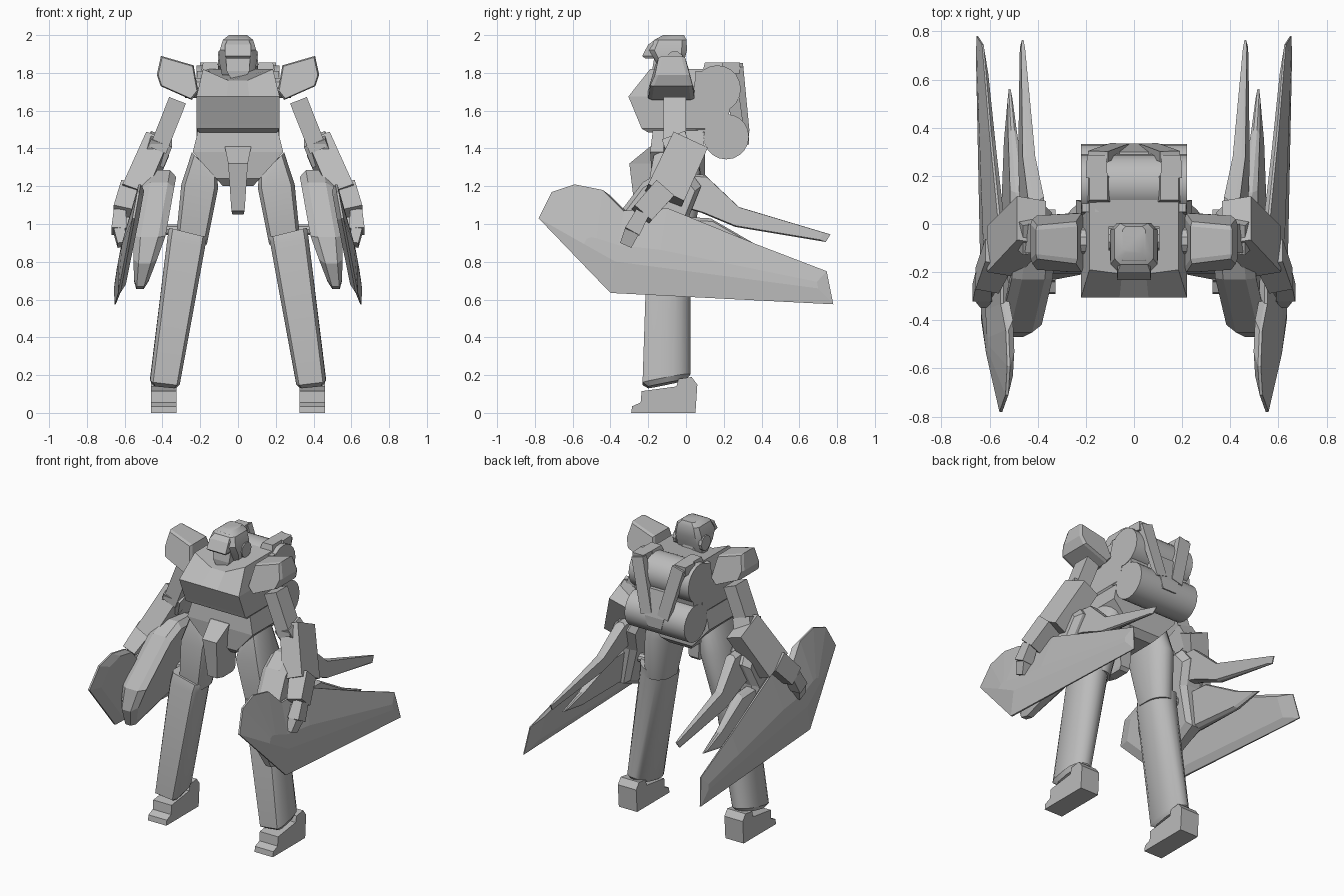
import bpy, bmesh, math
from mathutils import Vector

if "Cube" in bpy.data.objects:
    bpy.data.objects.remove(bpy.data.objects["Cube"])

grey = bpy.data.materials.new("plain_grey")
grey.diffuse_color = (0.5, 0.5, 0.5, 1)
grey.use_nodes = True
grey.node_tree.nodes["Principled BSDF"].inputs["Base Color"].default_value = grey.diffuse_color


def loft(name, rings, mirror=False, smooth=False):
    """Skin a list of equal-length rings and cap both ends."""
    bm = bmesh.new()
    rows = [[bm.verts.new(p) for p in r] for r in rings]
    n = len(rows[0])
    for a, b in zip(rows, rows[1:]):
        for i in range(n):
            j = (i + 1) % n
            bm.faces.new((a[i], a[j], b[j], b[i]))
    bm.faces.new(rows[0][::-1])
    bm.faces.new(rows[-1])
    bmesh.ops.recalc_face_normals(bm, faces=bm.faces)
    me = bpy.data.meshes.new(name)
    bm.to_mesh(me)
    bm.free()
    me.materials.append(grey)
    ob = bpy.data.objects.new(name, me)
    bpy.context.collection.objects.link(ob)
    if smooth:
        bpy.ops.object.select_all(action='DESELECT')
        ob.select_set(True)
        bpy.context.view_layer.objects.active = ob
        bpy.ops.object.shade_smooth_by_angle(angle=math.radians(32))
    if mirror:
        ob.modifiers.new("mirror", 'MIRROR')
    return ob


def prism(name, profile, x0, x1, **kw):
    """Extrude a (y, z) profile along x."""
    return loft(name, [[(x, y, z) for y, z in profile] for x in (x0, x1)], **kw)


def beam(name, a, b, s0, s1, **kw):
    """Tapered box from a to b; s0 and s1 are (width, depth)."""
    a, b = Vector(a), Vector(b)
    ax = (b - a).normalized()
    u = (Vector((1, 0, 0)) - ax * ax.x).normalized()
    v = ax.cross(u)
    return loft(name, [[p + u * w * i / 2 + v * d * j / 2
                        for i, j in ((-1, -1), (1, -1), (1, 1), (-1, 1))]
                       for p, (w, d) in ((a, s0), (b, s1))], **kw)


def slab(name, profile, xfun, half, rim, inset, ridge=None):
    """Tilted plate: full outline at the rim, shrunken faces, optional ridge on the outer face."""
    pts = [Vector(p) for p in profile]
    mid = sum(pts, Vector((0, 0))) / len(pts)
    rings = []
    for s, k in ((inset, -1), (1, -rim), (1, rim), (inset, 1)):
        ring = [mid + (p - mid) * s for p in pts]
        if ridge and k == 1:
            a, d = Vector(ridge[0]), Vector(ridge[1]) - Vector(ridge[0])
            ring = [p.lerp(a + d * min(1, max(0, (p - a).dot(d) / d.dot(d))), .8) for p in pts]
        rings.append([(xfun(y, z) + k * half(y, z), y, z) for y, z in ring])
    return loft(name, rings, mirror=True)


def ramp(t, t0, t1, a, b):
    f = min(1, max(0, (t - t0) / (t1 - t0)))
    return a + (b - a) * f


def disc(name, y, z, r, x0, x1, n=20, **kw):
    prof = [(y + r * math.cos(2 * math.pi * i / n), z + r * math.sin(2 * math.pi * i / n))
            for i in range(n)]
    return prism(name, prof, x0, x1, **kw)


def rect(x, y0, y1, z, x0=None):
    x0 = -x if x0 is None else x0
    return [(x0, y0, z), (x, y0, z), (x, y1, z), (x0, y1, z)]


def octa(hx, y0, y1, z, c=0.28):
    cy, hy = (y0 + y1) / 2, (y1 - y0) / 2
    k = 1 - c
    return [(hx * a, cy + hy * b, z) for a, b in
            ((-k, -1), (k, -1), (1, -k), (1, k), (k, 1), (-k, 1), (-1, k), (-1, -k))]


LEG = [(-.8, -1), (.8, -1), (1, -.75)] + [
    (math.cos(t * math.pi / 10), math.sin(t * math.pi / 10)) for t in range(11)] + [(-1, -.75)]


def leg_ring(x0, x1, y0, y1, z, kx=0, ky=0):
    cx, hx, cy, hy = (x0 + x1) / 2, (x1 - x0) / 2, (y0 + y1) / 2, (y1 - y0) / 2
    return [(cx + a * hx, cy + b * hy, z + a * hx * kx + b * hy * ky) for a, b in LEG]


# Feet
prism("foot", [(-.29, 0), (-.285, .035), (-.24, .055), (-.235, .115), (-.05, .14), (-.04, .18),
               (.03, .19), (.06, .15), (.05, 0)], .325, .46, mirror=True)
# Legs
loft("lower_leg", [leg_ring(.325, .45, -.2, 0, .155, .1, .2),
                   leg_ring(.308, .465, -.23, .025, .18, .12, .2),
                   leg_ring(.173, .375, -.205, .025, .9, .15),
                   leg_ring(.165, .365, -.19, .035, .955, .25)], mirror=True, smooth=True)
loft("thigh", [leg_ring(.165, .33, -.17, .03, .9, .1), leg_ring(.105, .30, -.2, .09, 1.2, .1),
               leg_ring(.11, .245, -.17, .07, 1.31, 1)], mirror=True, smooth=True)

# Hips and waist
loft("hips", [rect(.08, -.14, .06, 1.2), rect(.115, -.18, .1, 1.24), rect(.24, -.19, .1, 1.38),
              rect(.21, -.175, .09, 1.5)])
loft("groin_guard", [rect(.03, -.2, -.1, 1.05), rect(.035, -.27, -.08, 1.07),
                     rect(.052, -.3, -.08, 1.32), rect(.07, -.19, -.08, 1.41)])


# Chest with a collar notch at the front
def chest_ring(x, xn, y, yb, z, dip=0):
    return [(-x, y, z), (-xn, y - dip * .3, z - dip), (xn, y - dip * .3, z - dip), (x, y, z),
            (x, yb, z), (-x, yb, z)]


loft("chest", [chest_ring(.205, .06, -.2, .12, 1.485), chest_ring(.22, .06, -.235, .14, 1.505),
               chest_ring(.22, .06, -.245, .14, 1.53), chest_ring(.22, .06, -.305, .15, 1.675),
               chest_ring(.185, .05, -.19, .12, 1.82, .06)])
loft("collar", [rect(.2, .08, .2, 1.78, .09), rect(.185, .1, .2, 1.855, .11)], mirror=True)

# Backpack: two drums, a core, slanted straps and a centre panel
disc("upper_drum", .165, 1.715, .125, -.22, .22, smooth=True)
disc("lower_drum", .213, 1.462, .12, -.22, .22, smooth=True)
prism("backpack_core", [(.05, 1.5), (.12, 1.48), (.22, 1.55), (.24, 1.64), (.2, 1.81), (.05, 1.81)],
      -.217, .217)
beam("backpack_strap", (.15, .28, 1.84), (.06, .32, 1.5), (.085, .045), (.08, .03), mirror=True)
beam("backpack_hook", (.155, .19, 1.83), (.155, .285, 1.825), (.09, .05), (.08, .06), mirror=True)
loft("backpack_panel", [rect(.05, .27, .333, 1.42), rect(.07, .25, .335, 1.49),
                        rect(.095, .22, .3, 1.66)])

# Head
loft("neck", [octa(.06, -.13, 0, 1.7), octa(.055, -.12, -.02, 1.84)])
loft("helmet", [octa(.085, -.12, -.035, 1.79), octa(.1, -.16, -.01, 1.86),
                octa(.097, -.195, .005, 1.92), octa(.08, -.168, .003, 1.975),
                octa(.048, -.12, -.01, 2.0)], smooth=True)
loft("face", [rect(.03, -.175, -.06, 1.755), rect(.06, -.18, -.06, 1.81), rect(.065, -.165, -.06, 1.9)])
loft("visor_brim", [rect(.06, -.215, -.1, 1.875), rect(.07, -.232, -.1, 1.89),
                    rect(.068, -.2, -.1, 1.95), rect(.05, -.15, -.1, 1.985)])
disc("ear_disc", -.06, 1.865, .05, .085, .106, n=10, mirror=True)

# Shoulder pads: (x, z, front y, back y), drooping inward and narrower on top
pad = [(.235, 1.84, -.165, .01), (.408, 1.89, -.145, -.005), (.43, 1.79, -.165, .02),
       (.41, 1.73, -.19, .035), (.245, 1.657, -.2, .045), (.21, 1.70, -.2, .045)]
pad_mid = [(.32 + (x - .32) * .93, 1.77 + (z - 1.77) * .93, f, b) for x, z, f, b in pad]
loft("shoulder_pad", [[(x, f, z) for x, z, f, b in pad_mid], [(x, f + .02, z) for x, z, f, b in pad],
                      [(x, b - .02, z) for x, z, f, b in pad], [(x, b, z) for x, z, f, b in pad_mid]],
     mirror=True)
disc("shoulder_joint", -.07, 1.72, .055, .15, .28, n=10, mirror=True)

# Arms
beam("upper_arm", (.32, -.06, 1.655), (.425, -.06, 1.39), (.095, .12), (.095, .12), mirror=True)
beam("elbow", (.405, -.06, 1.45), (.45, -.02, 1.34), (.12, .13), (.12, .13), mirror=True)
beam("forearm", (.425, .015, 1.425), (.548, -.115, 1.145), (.13, .2), (.135, .21), mirror=True)
beam("wrist", (.56, -.12, 1.18), (.61, -.235, 1.05), (.12, .125), (.1, .12), mirror=True)
beam("palm", (.625, -.23, 1.06), (.63, -.285, .96), (.065, .075), (.08, .085), mirror=True)
beam("thumb", (.585, -.25, 1.03), (.59, -.3, .95), (.025, .03), (.02, .025), mirror=True)
beam("fingers", (.628, -.285, .965), (.615, -.318, .89), (.06, .08), (.045, .065), mirror=True)

# Large outer blades, tilted outward at the bottom
slab("outer_blade", [(-.78, 1.03), (-.71, 1.17), (-.59, 1.21), (-.44, 1.18), (-.33, 1.07),
                     (-.1, 1.085), (.38, .89), (.745, .75), (.78, .575), (-.40, .635)],
     lambda y, z: ramp(y, -.5, .7, .634, .65) - (z - .58) * ramp(z, .7, 1.0, .12, .18),
     lambda y, z: ramp(y, -.3, .7, .03, .016), .2, .86, ridge=[(-.48, .86), (.68, .68)])


# Inner shields with two swept tails and a peg to the leg
def inner_x(y, z):
    return .405 + (1.29 - z) * .18


slab("inner_shield", [(-.47, .79), (-.45, .93), (-.23, 1.22), (-.12, 1.285), (.02, 1.28), (.08, 1.2),
                      (.02, 1.05), (0, .8), (-.36, .655), (-.42, .67)],
     inner_x, lambda y, z: ramp(z, .68, .92, .035, .085), .55, .88)
slab("upper_tail", [(-.02, 1.09), (-.02, 1.27), (.1, 1.26), (.28, 1.09), (.765, .945), (.74, .905),
                    (.26, .985), (.08, 1.06)], lambda y, z: inner_x(y, z) - .005,
     lambda y, z: ramp(y, .1, .7, .034, .008), .4, .93)
slab("lower_tail", [(-.05, .8), (-.05, 1.04), (.13, 1.03), (.39, .88), (.56, .81), (.36, .78)],
     lambda y, z: inner_x(y, z) + .025, lambda y, z: ramp(y, .1, .5, .038, .01), .4, .88)
disc("shield_peg", -.07, .97, .03, .3, .44, n=10, mirror=True)
